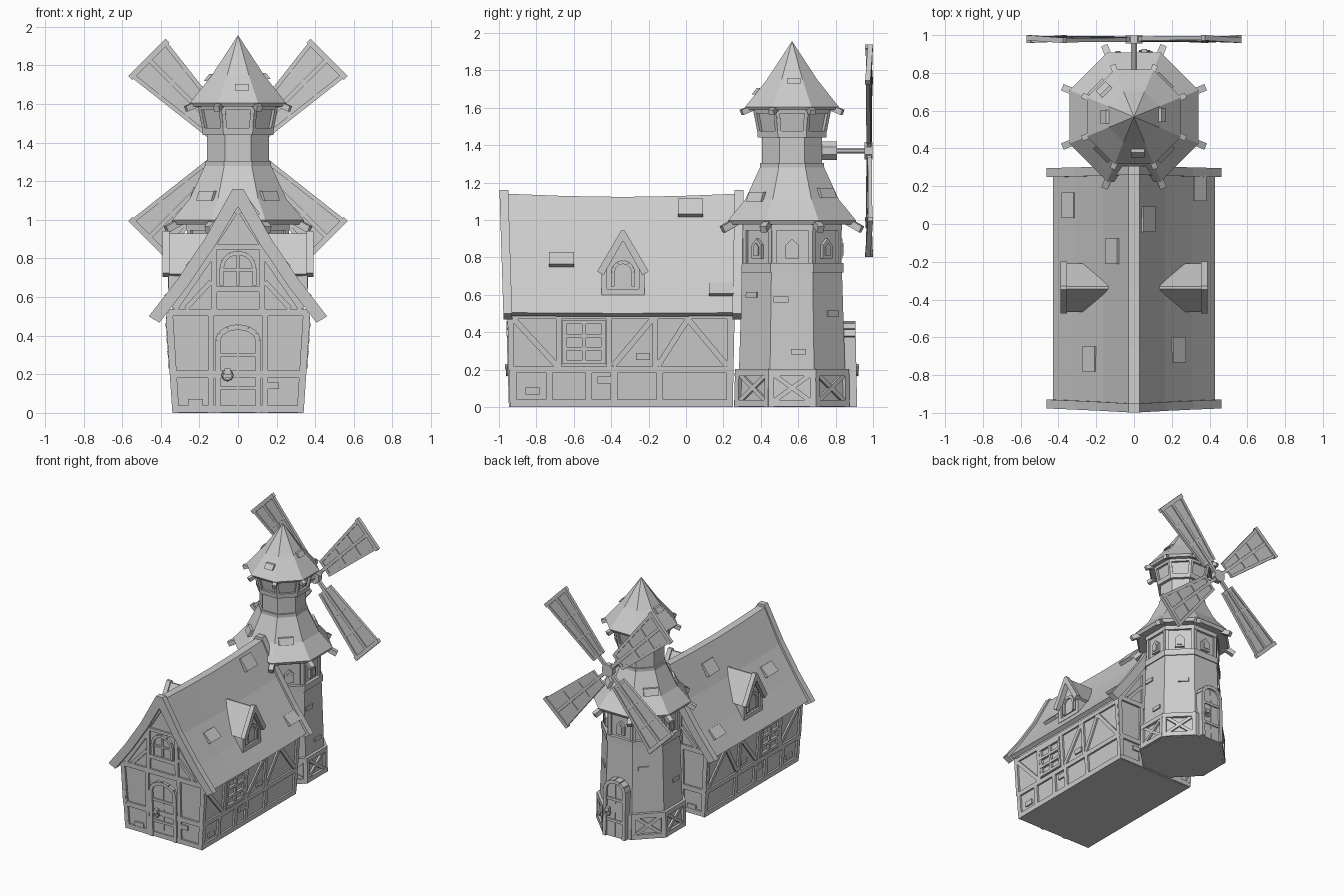
import bpy, bmesh
from math import sin, cos, pi, radians, hypot
from mathutils import Vector

if "Cube" in bpy.data.objects:
    bpy.data.objects.remove(bpy.data.objects["Cube"])

CY, HUB = 0.567, 1.37          # tower axis (y) and sail hub height


def loft(bm, rings):
    """Skin a list of equal-length rings and cap both ends."""
    vs = [[bm.verts.new(p) for p in r] for r in rings]
    n = len(vs[0])
    for a, b in zip(vs, vs[1:]):
        for i in range(n):
            j = (i + 1) % n
            bm.faces.new((a[i], a[j], b[j], b[i]))
    bm.faces.new(vs[0])
    bm.faces.new(vs[-1])


def finish(name, bm):
    bmesh.ops.recalc_face_normals(bm, faces=bm.faces)
    me = bpy.data.meshes.new(name)
    bm.to_mesh(me)
    bm.free()
    ob = bpy.data.objects.new(name, me)
    bpy.context.collection.objects.link(ob)
    return ob


# Surface maps turn (u, z, outward offset) into a point
def side_map(s):
    return lambda u, z, o: (s * (0.325 + 0.068 * z + o), u, z)

def end_map(s):
    return lambda u, z, o: (u, (-0.925 - 0.03 * z - o) if s < 0 else (0.235 + 0.02 * z + o), z)

def tower_map(k, a0, slope):
    c, s = cos(k * pi / 4), sin(k * pi / 4)
    def m(u, z, o):
        a = a0 + slope * z + o
        return (c * a - s * u, CY + s * a + c * u, z)
    return m

def poly(bm, m, pts, d, d0=-0.012):
    loft(bm, [[m(u, z, o) for u, z in pts] for o in (d0, d)])

def bar(bm, m, u0, z0, u1, z1, w=0.03, d=0.015, d0=-0.012):
    l = hypot(u1 - u0, z1 - z0)
    pu, pz = -(z1 - z0) / l * w / 2, (u1 - u0) / l * w / 2
    poly(bm, m, [(u0 + pu, z0 + pz), (u1 + pu, z1 + pz), (u1 - pu, z1 - pz), (u0 - pu, z0 - pz)], d, d0)

def arch(bm, m, hw, z0, z1, rise, w, d, fill):
    """Arched frame with a filled panel."""
    pts = [(-hw, z0)] + [(-hw * cos(i * pi / 6), z1 - rise + rise * sin(i * pi / 6)) for i in range(7)] + [(hw, z0)]
    poly(bm, m, pts, fill)
    for a, b in zip(pts, pts[1:]):
        bar(bm, m, *a, *b, w, d)

def vee(outer, t):
    """Closed roof section from a half profile and a thickness."""
    inner = [(0.004, outer[0][1] - 1.5 * t)] + [(x - 0.85 * t, z - 0.5 * t) for x, z in outer[1:]]
    return ([(-x, z) for x, z in outer[::-1]] + outer +
            inner[::-1] + [(-x, z) for x, z in inner])

def octa(name, prof):
    bm = bmesh.new()
    loft(bm, [[(cos((i + .5) * pi / 4) * a / cos(pi / 8), CY + sin((i + .5) * pi / 4) * a / cos(pi / 8), z)
               for i in range(8)] for z, a in prof])
    return finish(name, bm)


# House walls
bm = bmesh.new()
half = [(0.325, 0), (0.36, 0.5), (0.285, 0.655), (0.135, 0.875), (0.01, 1.08)]
sec = half + [(-x, z) for x, z in half[::-1]]
loft(bm, [[end_map(s)(x, z, 0) for x, z in sec] for s in (-1, 1)])
finish("house_walls", bm)

# House roof with sagging ridge, and thick gable boards
RP = [(0.03, 1.14), (0.165, 0.885), (0.31, 0.67), (0.43, 0.505)]
bm = bmesh.new()
rs = vee(RP, 0.035)
loft(bm, [[(x, y, z - sag * (z - 0.3)) for x, z in rs]
          for y, sag in ((-0.955, 0), (-0.65, 0.014), (-0.34, 0.02), (-0.03, 0.014), (0.27, 0))])
finish("house_roof", bm)
bm = bmesh.new()
gs = vee([(0.028, 1.16), (0.17, 0.905), (0.315, 0.69), (0.462, 0.50)], 0.065)
for y0, y1, lean in ((-0.975, -0.928, -0.022), (0.247, 0.295, 0.013)):
    loft(bm, [[(x, y + lean * (z - 0.45) / 0.7, z) for x, z in gs] for y in (y0, y1)])
finish("gable_boards", bm)

# Raised roof tiles on the house
def roof_z(x):
    for (a, za), (b, zb) in zip(RP, RP[1:]):
        if a <= x <= b:
            return za + (zb - za) * (x - a) / (b - a) - 0.012
bm = bmesh.new()
for s, x0, x1, y in ((1, .04, .09, .025), (1, .2, .25, -.665), (1, .31, .36, .19),
                     (-1, .08, .13, -.145), (-1, .2, .25, -.715), (-1, .31, .36, .1)):
    loft(bm, [[(s * (x + o * .8), yy, roof_z(x) + o * .55) for x, o in
               ((x0, -.01), (x1, -.01), (x1, .03), (x0, .012))] for yy in (y - .067, y + .067)])
finish("roof_tiles", bm)

# Timber framing and windows on the long walls
bm = bmesh.new()
for s in (-1, 1):
    m = side_map(s)
    for z, w in ((0.02, 0.04), (0.2, 0.035), (0.485, 0.03)):
        bar(bm, m, -0.935, z, 0.245, z, w)
    for y in (-0.925, -0.73, -0.52, -0.385, -0.14, 0.235):
        bar(bm, m, y, 0.03, y, 0.2, 0.035)
    for y in (-0.935, -0.68, -0.41, -0.165, 0.235):
        bar(bm, m, y, 0.2, y, 0.49, 0.03)
    for a in ((-.92, .47, -.69, .22), (-.39, .22, -.18, .47), (-.15, .22, .01, .47), (.01, .47, .22, .22)):
        bar(bm, m, *a, 0.03, 0.013)
    for z in (0.24, 0.31, 0.38, 0.455):
        bar(bm, m, -0.66, z, -0.43, z, 0.022, 0.02)
    for y in (-0.65, -0.545, -0.44):
        bar(bm, m, y, 0.23, y, 0.46, 0.022, 0.017)
    for y, z in ((-.23, .27), (-.82, .085), (-.435, .145)):
        bar(bm, m, y - .037, z, y + .037, z, 0.037, 0.012)
finish("side_timbers", bm)

# Timber framing on both gables
bm = bmesh.new()
for s in (-1, 1):
    m = end_map(s)
    for z, h in ((0.02, .33), (0.2, .335), (0.52, .36)):
        bar(bm, m, -h, z, h, z, 0.038)
    for q in (-1, 1):
        bar(bm, m, q * .322, 0, q * .355, 0.52, 0.035)
        bar(bm, m, q * .14, 0, q * .14, 0.51, 0.03)
        bar(bm, m, q * .125, 0.53, q * .125, 0.86, 0.03)
        bar(bm, m, q * .33, 0.54, q * .13, 0.83, 0.035)
        bar(bm, m, q * .27, 0.54, q * .14, 0.68, 0.025)
        bar(bm, m, q * .15, 0.84, q * .02, 1.04, 0.035)
    bar(bm, m, -.13, .64, .13, .64, .03)
    bar(bm, m, -.13, .86, .13, .86, .025)
    arch(bm, m, .085, .66, .83, .08, .022, .02, .003)
    bar(bm, m, 0, .66, 0, .83, .015, .014)
    bar(bm, m, -.08, .74, .08, .74, .015, .014)
    for x, z in ((-.22, .055), (.175, .14)):
        bar(bm, m, x - .038, z, x + .038, z, .035, .012)
finish("gable_timbers", bm)

# Doors: house front and tower back
for name, m, hw, d in (("house_door", end_map(-1), .105, .022), ("tower_door", tower_map(2, .29, -.02), .085, .058)):
    bm = bmesh.new()
    arch(bm, m, hw, 0, .445, .07, .028, d, d - .015)
    for z in (.13, .3):
        bar(bm, m, -hw, z, hw, z, .02, d - .006)
    bar(bm, m, 0, .01, 0, .44, .008, d - .01)
    bar(bm, m, -.07, .215, -.04, .215, .03, d + .015)
    finish(name, bm)
    bpy.ops.mesh.primitive_torus_add(major_segments=8, minor_segments=5, major_radius=.026, minor_radius=.006,
                                     location=m(-.055, .195, d + .005), rotation=(pi / 2, 0, 0))
    bpy.context.object.name = name + "_ring"

# Dormers on both slopes
for s, side in ((1, "right"), (-1, "left")):
    bm = bmesh.new()
    m = lambda u, z, o: (s * (0.345 + o), -0.337 + u, z)
    poly(bm, m, [(-.115, .6), (.115, .6), (.11, .74), (0, .92), (-.11, .74)], 0, -.25)
    arch(bm, m, .055, .645, .775, .055, .02, .018, .006)
    for q in (-1, 1):
        bar(bm, m, q * .1, .6, q * .1, .74, .03)
    bar(bm, m, -.115, .615, .115, .615, .03)
    poly(bm, m, vee([(.006, .93), (.128, .72)], .022), .02, -.24)
    poly(bm, m, vee([(.01, .943), (.138, .725)], .04), .045, .01)
    finish("dormer_" + side, bm)

# Tower shell, bands and roofs
octa("tower_body", [(0, .29), (.72, .267), (.72, .275), (.77, .275), (.77, .25), (.99, .25)])
octa("tower_top_band", [(.945, .255), (.945, .268), (.985, .268), (.985, .25)])
octa("lower_roof", [(.98, .24), (.975, .33), (.998, .342), (1.11, .25), (1.28, .172)])
octa("tower_neck", [(1.26, .172), (1.305, .172), (1.305, .16), (1.44, .16), (1.44, .183), (1.475, .186),
                    (1.475, .168), (1.61, .193)])
octa("upper_roof", [(1.59, .19), (1.587, .24), (1.605, .25), (1.75, .135), (1.955, .001)])

# Tower timbers, windows and loose bricks on each face
bm = bmesh.new()
for k in range(8):
    m = tower_map(k, .29, -.02)
    if k != 2:
        for z in (.02, .185):
            bar(bm, m, -.124, z, .124, z, .036, .02)
        bar(bm, m, -.1, .03, .1, .175, .024, .014)
        bar(bm, m, -.1, .175, .1, .03, .024, .013)
    for q in (-1, 1):
        bar(bm, m, q * .112, 0, q * .112, .2, .03, .019)
    m = tower_map(k, .25, 0)
    for q in (-1, 1):
        bar(bm, m, q * .096, .76, q * .096, .96, .024, .014)
    poly(bm, m, [(-.036, .795), (.036, .795), (.036, .865), (0, .9), (-.036, .865)], .02)
    poly(bm, m, [(-.02, .81), (.02, .81), (.02, .857), (0, .878), (-.02, .857)], .026)
    m = tower_map(k, .168 - 1.475 * .19, .19)
    for q in (-1, 1):
        bar(bm, m, q * .067, 1.47, q * .078, 1.6, .02, .018)
    bar(bm, m, -.085, 1.585, .085, 1.585, .03, .017)
for k, u, z in ((0, -.06, .575), (0, .035, .295), (1, .03, .5), (3, -.03, .55), (4, .04, .4), (7, -.03, .6)):
    bar(bm, tower_map(k, .29, -.033), u - .04, z, u + .04, z, .03, .01)
finish("tower_timbers", bm)

# Rafter ends at the eight corners of each tower roof
bm = bmesh.new()
for r0, z0, r1, z1, w in ((.27, 1.02, .402, .95, .036), (.19, 1.615, .292, 1.575, .03)):
    for i in range(8):
        c, s = cos((i + .5) * pi / 4), sin((i + .5) * pi / 4)
        m = lambda r, z, o: (c * r - s * o, CY + s * r + c * o, z)
        bar(bm, m, r0, z0, r1, z1, w, w / 2, -w / 2)
finish("rafter_ends", bm)

# Raised tiles on the tower roofs
bm = bmesh.new()
for k, u, z0, z1, a, sl in ((1, .02, 1.12, 1.17, .755, -.455), (3, .03, 1.12, 1.17, .755, -.455),
                            (7, -.02, 1.1, 1.15, .755, -.455), (5, .02, 1.1, 1.15, .755, -.455),
                            (0, .01, 1.73, 1.76, 1.523, -.793), (6, .02, 1.67, 1.705, 1.523, -.793),
                            (3, .01, 1.64, 1.68, 1.523, -.793), (4, 0, 1.72, 1.755, 1.523, -.793)):
    w = .055 if z0 < 1.5 else .036
    poly(bm, tower_map(k, a, sl), [(u - w, z0), (u + w, z0), (u + w, z1), (u - w, z1)], .018)
finish("tower_tiles", bm)

# Axle, bearing and hub
for name, r, y0, y1, n in (("axle_bearing", .054, .70, .808, 8), ("axle", .016, .78, .98, 8), ("sail_hub", .05, .955, .998, 8)):
    bm = bmesh.new()
    loft(bm, [[(r * cos((i + .5) * 2 * pi / n), y, HUB + r * sin((i + .5) * 2 * pi / n)) for i in range(n)]
              for y in (y0, y1)])
    finish(name, bm)

# Four lattice sails
for k in range(4):
    c, s = cos(radians(45 + 90 * k)), sin(radians(45 + 90 * k))
    m = lambda u, r, o: (c * r - s * u, .979 + o + u * .05, HUB + s * r + c * u)
    h = lambda r: .066 + .064 * (r - .12) / .54
    bm = bmesh.new()
    poly(bm, m, [(-h(.12), .12), (h(.12), .12), (h(.66), .66), (-h(.66), .66)], .003, -.003)
    for q in (-1, 1):
        bar(bm, m, q * (h(.12) - .01), .12, q * (h(.66) - .01), .66, .022, .011, -.011)
    bar(bm, m, 0, .02, 0, .66, .024, .012, -.012)
    for r in (.13, .31, .48):
        bar(bm, m, -h(r), r, h(r), r, .022, .009, -.009)
    bar(bm, m, -.137, .653, .137, .653, .03, .014, -.014)
    finish("sail_%d" % (k + 1), bm)
